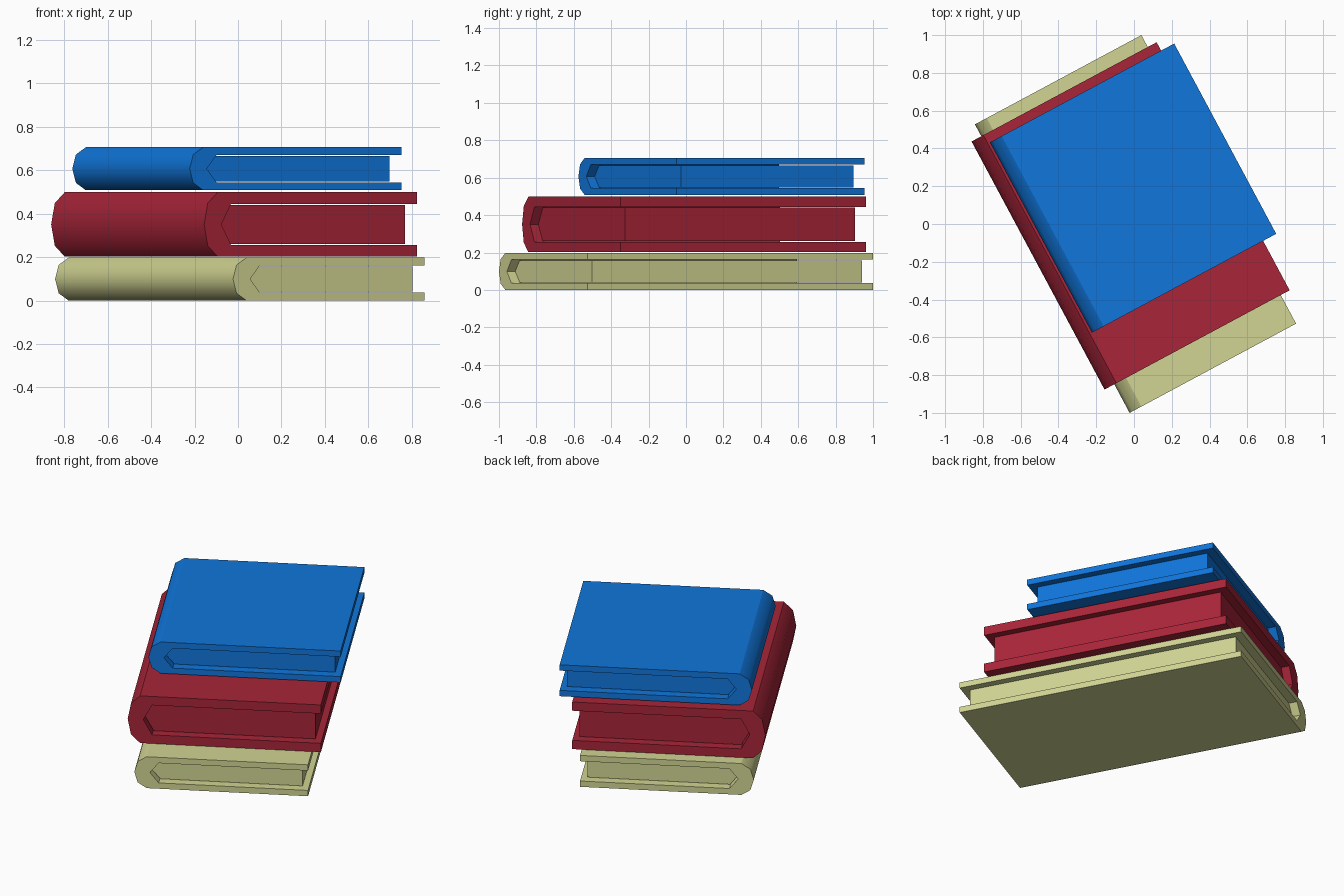
import bpy, bmesh, math

cube = bpy.data.objects.get("Cube")
if cube:
    bpy.data.objects.remove(cube, do_unlink=True)

TURN = math.radians(28.2)


def material(name, rgb):
    mat = bpy.data.materials.new(name)
    mat.use_nodes = True
    mat.diffuse_color = (*rgb, 1)
    mat.node_tree.nodes["Principled BSDF"].inputs["Base Color"].default_value = (*rgb, 1)
    return mat


def mirrored(half):
    """Closed outline from its upper half; points at z = 0 are not doubled."""
    return half + [(x, -z) for x, z in reversed(half) if z > 0]


def prism(name, outline, length, centre, mat, spine_limit=None):
    """Extrude an (x, z) outline along y; faces beyond spine_limit shade smooth."""
    bm = bmesh.new()
    front = bm.faces.new([bm.verts.new((x, -length / 2, z)) for x, z in outline])
    ext = bmesh.ops.extrude_face_region(bm, geom=[front], use_keep_orig=True)
    moved = [g for g in ext["geom"] if isinstance(g, bmesh.types.BMVert)]
    bmesh.ops.translate(bm, verts=moved, vec=(0, length, 0))
    bmesh.ops.recalc_face_normals(bm, faces=bm.faces)
    if spine_limit is not None:
        for f in bm.faces:
            f.smooth = all(v.co.x < spine_limit for v in f.verts)
        for e in bm.edges:
            e.smooth = all(f.smooth for f in e.link_faces)
    mesh = bpy.data.meshes.new(name)
    bm.to_mesh(mesh)
    bm.free()
    mesh.materials.append(mat)
    obj = bpy.data.objects.new(name, mesh)
    obj.location = centre
    obj.rotation_euler.z = TURN
    bpy.context.collection.objects.link(obj)
    return obj


def book(name, mat, width, length, x, y, bottom, top):
    h = (top - bottom) / 2
    inner = h * 0.63
    left, right = -width / 2, width / 2
    centre = (x, y, (bottom + top) / 2)

    # Cover: two boards joined by a rounded spine, open at the fore edge
    outer = [(left, 0), (left + 0.019, h * 0.66), (left + 0.071, h), (right, h)]
    cavity = [(right, inner), (left + 0.14, inner), (left + 0.09, 0)]
    half = outer + cavity
    lower = [(px, -pz) for px, pz in reversed(half[1:-1])]
    prism(name + "_cover", half + lower, length, centre, mat, left + 0.08)

    # Page block: set back from the cover edges
    gap = 0.004
    pages = mirrored([(left + 0.09 + gap, 0), (left + 0.14 + gap, inner - gap),
                      (right - 0.037, inner - gap)])
    prism(name + "_pages", pages, length - 0.096, centre, mat)


book("bottom_book", material("pale olive", (0.64, 0.66, 0.29)),
     1.0, 1.733, 0.008, 0, 0, 0.198)
book("middle_book", material("dark red", (0.39, 0.018, 0.04)),
     1.112, 1.49, -0.018, 0.043, 0.202, 0.499)
book("top_book", material("bright blue", (0.005, 0.18, 0.71)),
     1.107, 1.143, -0.005, 0.19, 0.508, 0.706)
